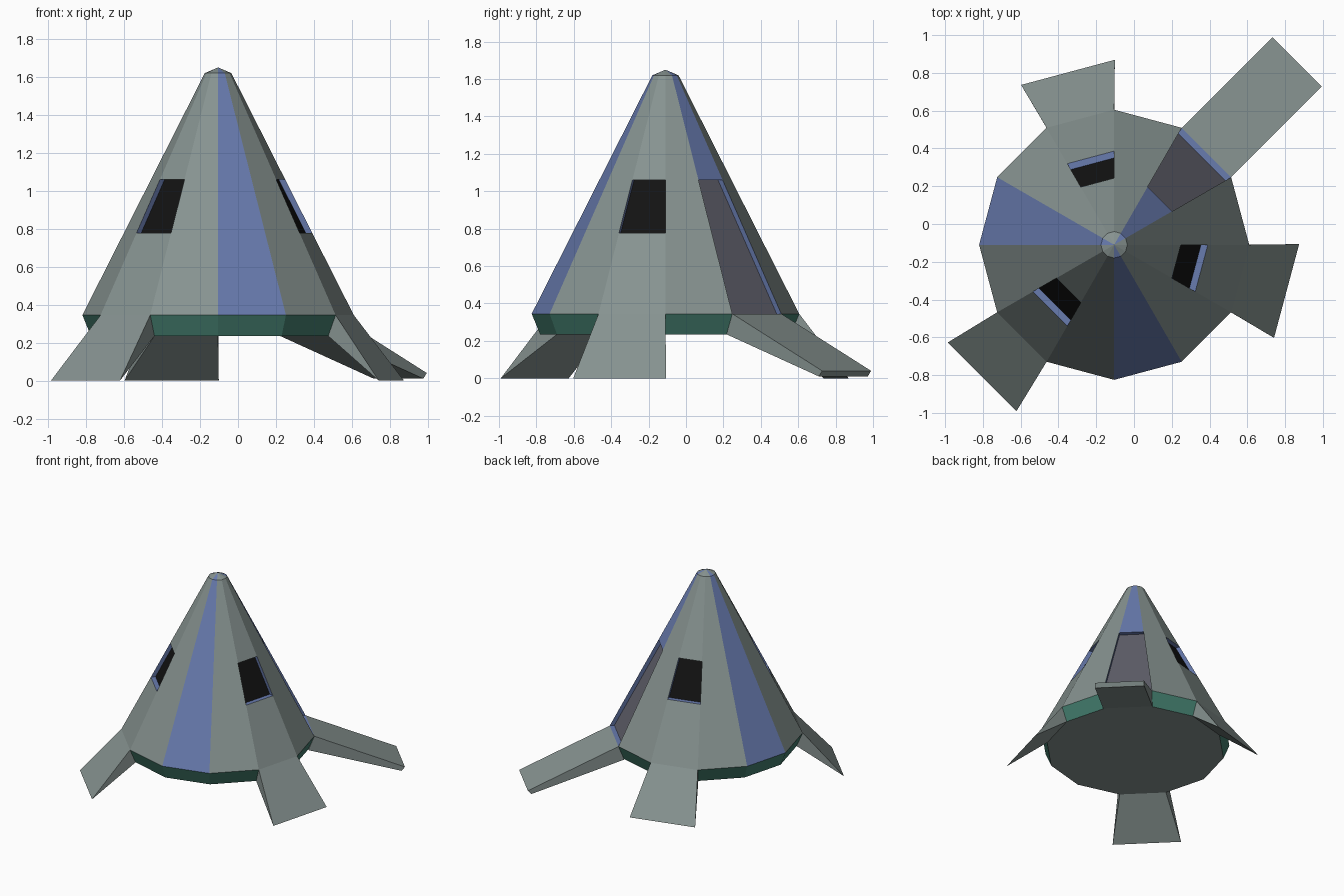
import bpy, bmesh
from math import radians, cos, sin
from mathutils import Vector

if "Cube" in bpy.data.objects:
    bpy.data.objects.remove(bpy.data.objects["Cube"])

CX, CY = -0.105, -0.11
Z_RIM, Z_BASE, Z_SILL, Z_LINTEL, Z_NECK, Z_TIP = 0.345, 0.235, 0.778, 1.06, 1.62, 1.65
R_RIM, R_BASE, R_NECK = 0.715, 0.67, 0.07
WINDOWS, BLUE, DOOR = (3, 7, 11), (1, 5, 9), 1   # 30 degree segments
APO = cos(radians(15))
HALF = R_RIM * sin(radians(15))


def material(name, rgb):
    m = bpy.data.materials.new(name)
    m.diffuse_color = (*rgb, 1)
    m.use_nodes = True
    m.node_tree.nodes["Principled BSDF"].inputs["Base Color"].default_value = m.diffuse_color
    return m


GREY = material("hull grey", (0.24, 0.29, 0.28))
BLUEM = material("blue", (0.14, 0.20, 0.43))
GREEN = material("green", (0.055, 0.20, 0.15))
BLACK = material("black", (0.006, 0.006, 0.006))
DARK = material("door grey", (0.12, 0.12, 0.15))


def build(name, faces, mats, fix_normals=False):
    """faces: list of (points, material index)"""
    bm = bmesh.new()
    for pts, mi in faces:
        bm.faces.new([bm.verts.new(p) for p in pts]).material_index = mi
    bmesh.ops.remove_doubles(bm, verts=bm.verts, dist=1e-5)
    if fix_normals:
        bmesh.ops.recalc_face_normals(bm, faces=bm.faces)
    me = bpy.data.meshes.new(name)
    bm.to_mesh(me)
    bm.free()
    for m in mats:
        me.materials.append(m)
    ob = bpy.data.objects.new(name, me)
    bpy.context.collection.objects.link(ob)
    return ob


def polar(r, deg, z):
    a = radians(deg)
    return Vector((CX + r * cos(a), CY + r * sin(a), z))


def cone_r(z):
    return R_RIM + (R_NECK - R_RIM) * (z - Z_RIM) / (Z_NECK - Z_RIM)


def cone_quad(seg, z0, z1):
    a, b = seg * 30, seg * 30 + 30
    return [polar(cone_r(z0), a, z0), polar(cone_r(z0), b, z0),
            polar(cone_r(z1), b, z1), polar(cone_r(z1), a, z1)]


# Conical hull, with openings left for windows and doorway
hull = []
for s in range(12):
    mi = 1 if s in BLUE else 0
    if s in WINDOWS:
        spans = [(Z_RIM, Z_SILL), (Z_LINTEL, Z_NECK)]
    elif s == DOOR:
        spans = [(Z_LINTEL, Z_NECK)]
    else:
        spans = [(Z_RIM, Z_NECK)]
    hull += [(cone_quad(s, *zz), mi) for zz in spans]
    hull.append(([polar(R_NECK, s * 30, Z_NECK), polar(R_NECK, s * 30 + 30, Z_NECK),
                  polar(0, 0, Z_TIP)], mi))
build("hull", hull, [GREY, BLUEM])

# Green skirt under the rim and the flat underside
skirt = []
for s in range(12):
    a, b = s * 30, s * 30 + 30
    skirt.append(([polar(R_BASE, a, Z_BASE), polar(R_BASE, b, Z_BASE),
                   polar(R_RIM, b, Z_RIM), polar(R_RIM, a, Z_RIM)], 0))
skirt.append(([polar(R_BASE, -s * 30, Z_BASE) for s in range(12)], 1))
build("skirt", skirt, [GREEN, GREY])


# Recessed panels with blue reveals
def recess(name, seg, z0, z1, panel, depth=0.035):
    outer = cone_quad(seg, z0, z1)
    a = radians(seg * 30 + 15)
    inward = Vector((-cos(a), -sin(a), 0)) * depth
    inner = [p + inward for p in outer]
    faces = [(inner, 0)]
    for i in range(4):
        j = (i + 1) % 4
        faces.append(([outer[i], outer[j], inner[j], inner[i]], 1))
    build(name, faces, [panel, BLUEM])


for i, s in enumerate(WINDOWS):
    recess(f"window_{i + 1}", s, Z_SILL, Z_LINTEL, BLACK)
recess("doorway", DOOR, Z_RIM, Z_LINTEL, DARK)


# Legs and ramp: a side profile of (distance, half width, height) swept across
def strut(name, deg, profile):
    a = radians(deg)
    out, side = Vector((cos(a), sin(a), 0)), Vector((-sin(a), cos(a), 0))
    rows = [[Vector((CX, CY, z)) + out * d + side * w * k for d, w, z in profile]
            for k in (-1, 1)]
    n = len(profile)
    faces = [(rows[0], 0), (rows[1][::-1], 0)]
    for i in range(n):
        j = (i + 1) % n
        faces.append(([rows[0][i], rows[1][i], rows[1][j], rows[0][j]], 0))
    build(name, faces, [GREY], True)


top = (R_RIM * APO, HALF, Z_RIM)
under = (R_BASE * APO, R_BASE * sin(radians(15)), Z_BASE)
for name, deg, reach in (("back_leg", 105, 0.945), ("front_left_leg", 225, 0.988),
                         ("right_leg", 345, 0.945)):
    strut(name, deg, [top, (reach, 0.257, 0.0), under])
strut("ramp", 45, [top, (1.37, HALF, 0.04), (1.345, HALF, 0.01),
                   (R_BASE * APO, HALF, Z_BASE)])
